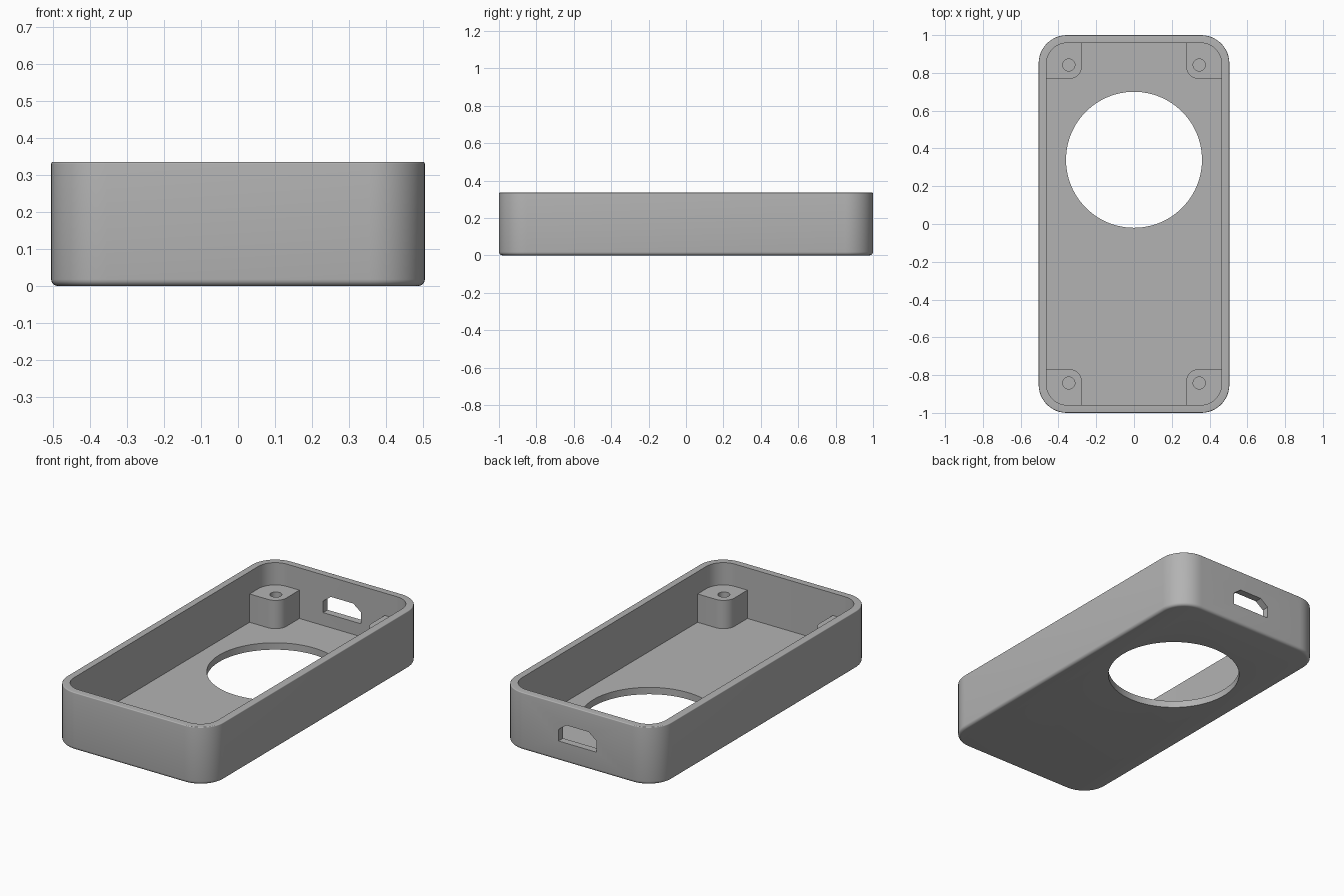
import bpy, bmesh
from math import sin, cos, pi, radians

cube = bpy.data.objects.get("Cube")
if cube:
    bpy.data.objects.remove(cube, do_unlink=True)

HX, HY, H = 0.505, 1.0, 0.335      # outer half width, half length, height
WALL, FLOOR, R = 0.042, 0.04, 0.15  # wall, floor thickness, corner radius

grey = bpy.data.materials.new("grey plastic")
grey.use_nodes = True
colour = (0.45, 0.45, 0.45, 1)
grey.diffuse_color = colour
grey.node_tree.nodes["Principled BSDF"].inputs["Base Color"].default_value = colour


def rounded_rect(x0, x1, y0, y1, radii, seg=12):
    """Counter-clockwise outline; radii start at the (+x, +y) corner."""
    corners = [(x1, y1, -1, -1), (x0, y1, 1, -1), (x0, y0, 1, 1), (x1, y0, -1, 1)]
    pts = []
    for k, ((x, y, sx, sy), r) in enumerate(zip(corners, radii)):
        for i in range(seg + 1):
            a = (k + i / seg) * pi / 2
            pts.append((x + sx * r + r * cos(a), y + sy * r + r * sin(a)))
    return pts


def circle(cx, cy, r, seg=64):
    return [(cx + r * cos(2 * pi * i / seg), cy + r * sin(2 * pi * i / seg)) for i in range(seg)]


def loft(name, rings):
    """Skin a stack of equal-length (outline, z) rings and cap both ends."""
    bm = bmesh.new()
    loops = [[bm.verts.new((x, y, z)) for x, y in pts] for pts, z in rings]
    n = len(loops[0])
    for a, b in zip(loops, loops[1:]):
        for i in range(n):
            j = (i + 1) % n
            bm.faces.new((a[i], a[j], b[j], b[i]))
    bm.faces.new(loops[0][::-1])
    bm.faces.new(loops[-1])
    bmesh.ops.recalc_face_normals(bm, faces=bm.faces)
    mesh = bpy.data.meshes.new(name)
    bm.to_mesh(mesh)
    bm.free()
    mesh.materials.append(grey)
    obj = bpy.data.objects.new(name, mesh)
    bpy.context.collection.objects.link(obj)
    return obj


def cut(obj, cutter):
    """Subtract the cutter for good and remove it."""
    mod = obj.modifiers.new("cut", 'BOOLEAN')
    mod.operation, mod.solver, mod.object = 'DIFFERENCE', 'EXACT', cutter
    graph = bpy.context.evaluated_depsgraph_get()
    mesh = bpy.data.meshes.new_from_object(obj.evaluated_get(graph))
    obj.modifiers.clear()
    obj.data = mesh
    bpy.data.objects.remove(cutter, do_unlink=True)


def shade(obj):
    bpy.ops.object.select_all(action='DESELECT')
    obj.select_set(True)
    bpy.context.view_layer.objects.active = obj
    bpy.ops.object.shade_smooth_by_angle(angle=radians(30))


def outline(inset):
    return rounded_rect(-HX + inset, HX - inset, -HY + inset, HY - inset, [R - inset] * 4)


# Open tray: filleted underside, outer wall, rim, inner wall, floor
rings = []
for r, z_mid, start in ((0.018, 0.018, -pi / 2), (0.005, H - 0.005, 0)):
    for i in range(6):
        a = start + i / 5 * pi / 2
        rings.append((outline(r - r * cos(a)), z_mid + r * sin(a)))
rings += [(outline(WALL), H), (outline(WALL), FLOOR)]
case = loft("case_tray", rings)

# Round window in the floor
cut(case, loft("window_cutter", [(circle(0, 0.34, 0.36, 96), -0.1), (circle(0, 0.34, 0.36, 96), 0.1)]))

# Connector port with two chamfered upper corners in the back wall
port = [(-0.122, 0.115), (0.122, 0.115), (0.122, 0.182), (0.072, 0.22), (-0.072, 0.22), (-0.122, 0.182)]
cutter = loft("port_cutter", [(port, -1.1), (port, -0.9)])
cutter.rotation_euler.x = pi / 2
bpy.context.view_layer.update()
cut(case, cutter)
shade(case)

# Screw posts in the four corners, each with a blind hole
for sy, end in ((1, "back"), (-1, "front")):
    for sx, side in ((1, "left"), (-1, "right")):
        xs = sorted((sx * 0.275, sx * 0.475))
        ys = sorted((sy * 0.768, sy * 0.97))
        radii = [0.0] * 4
        quadrant = {(1, 1): 0, (-1, 1): 1, (-1, -1): 2, (1, -1): 3}[(sx, sy)]
        radii = [0.0001] * 4
        radii[quadrant] = 0.12
        radii[(quadrant + 2) % 4] = 0.07
        shape = rounded_rect(*xs, *ys, radii)
        post = loft(f"{end}_{side}_screw_post", [(shape, FLOOR - 0.01), (shape, 0.205)])
        hole = circle(sx * 0.345, sy * 0.842, 0.032, 32)
        cut(post, loft("hole_cutter", [(hole, 0.06), (hole, 0.3)]))
        shade(post)
